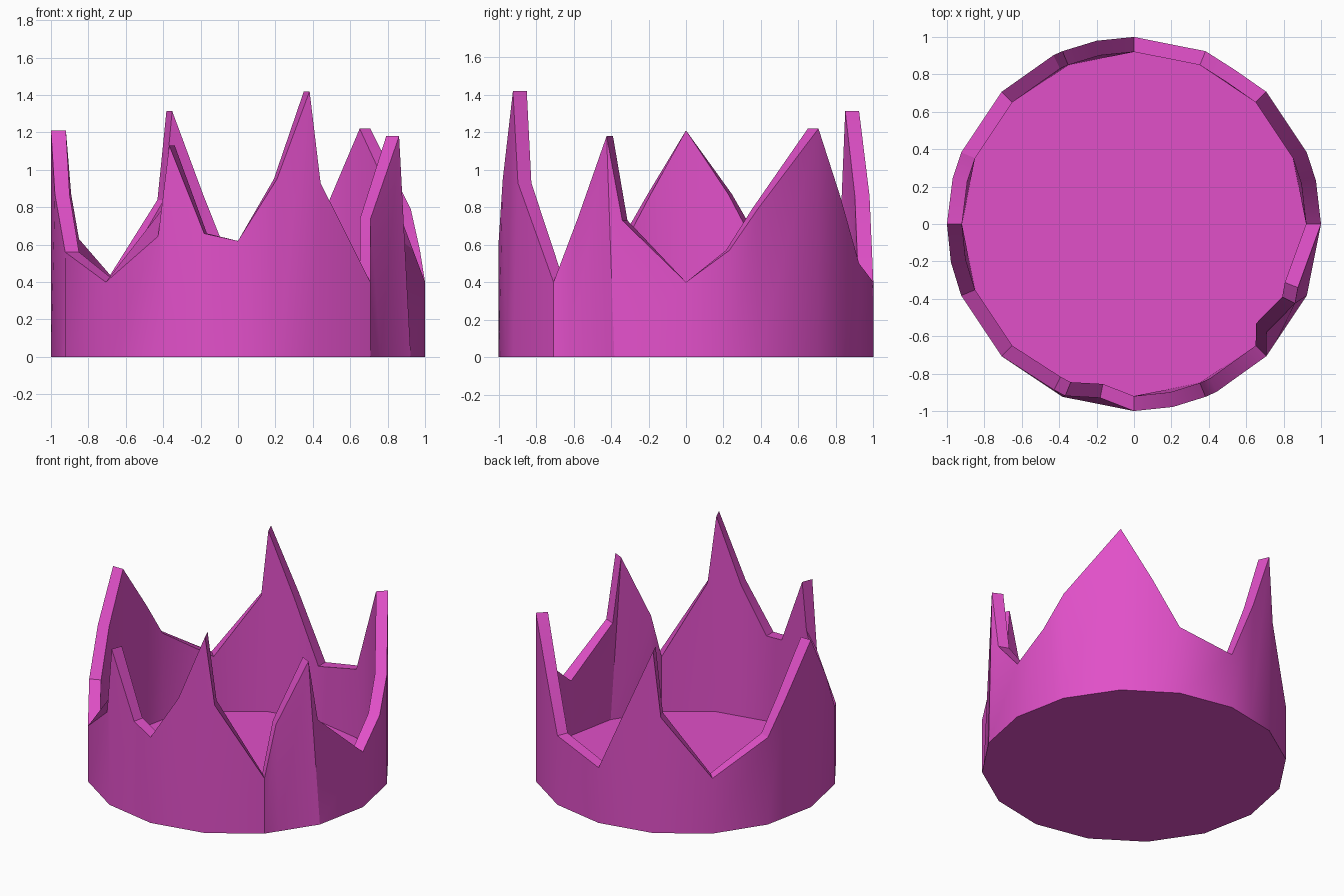
import bpy, bmesh
from math import sin, cos, radians, floor

if "Cube" in bpy.data.objects:
    bpy.data.objects.remove(bpy.data.objects["Cube"])

STEP = 22.5      # sixteen-sided band
INNER = 0.92     # inner radius as a share of the outer radius
FLOOR = 0.004

# Rim points going round: angle, radius, outer height, extra height of the inner edge
RIM = [
    (0, 1, .40, 0), (13.4, 1, .57, 0), (22.5, 1, .79, 0), (45, 1, 1.22, 0),
    (57, .985, .85, 0), (67.5, 1, .50, 0), (90, 1, .40, 0), (101.5, 1, .86, 0),
    (112.5, 1, 1.315, 0), (115.5, 1, .84, 0), (135, 1, .40, 0), (157.5, 1, .63, 0),
    (165.8, 1, .87, 0), (180, 1, 1.21, 0), (191.8, 1, .87, 0), (202.5, 1, .56, 0),
    (225, 1, .40, 0), (244.3, .985, .645, .16), (248.2, .99, 1.13, 0), (259, .947, .66, 0),
    (270, 1, .62, 0), (282, 1, .95, 0), (292.5, 1, 1.42, 0), (296.2, 1, .93, 0),
    (315, 1, .40, 0), (320.8, .915, .74, 0), (333.8, .96, 1.18, 0), (338.8, .94, .73, 0),
]


def base_point(angle):
    """Point on the regular base polygon, snapped to a nearby corner."""
    near = round(angle / STEP) * STEP
    if abs(near - angle) < 4.5:
        return cos(radians(near)), sin(radians(near))
    mid = (floor(angle / STEP) + .5) * STEP
    r = cos(radians(STEP / 2)) / cos(radians(angle - mid))
    return r * cos(radians(angle)), r * sin(radians(angle))


bm = bmesh.new()
loops = [[], [], [], []]   # outer base, outer rim, inner rim, inner base
for angle, r, z, lift in RIM:
    bx, by = base_point(angle)
    x, y = r * cos(radians(angle)), r * sin(radians(angle))
    for loop, co in zip(loops, [(bx, by, 0), (x, y, z),
                                (x * INNER, y * INNER, z + lift),
                                (bx * INNER, by * INNER, FLOOR)]):
        loop.append(bm.verts.new(co))

# Outer wall, rim strip and inner wall
n = len(RIM)
for low, high in zip(loops, loops[1:]):
    for i in range(n):
        j = (i + 1) % n
        bm.faces.new((low[i], low[j], high[j], high[i]))

# Underside and inside floor
bm.faces.new(loops[0][::-1])
bm.faces.new(loops[3])
bmesh.ops.remove_doubles(bm, verts=bm.verts, dist=1e-4)
bmesh.ops.recalc_face_normals(bm, faces=bm.faces)

mesh = bpy.data.meshes.new("crown")
bm.to_mesh(mesh)
bm.free()
crown = bpy.data.objects.new("crown", mesh)
bpy.context.collection.objects.link(crown)

mat = bpy.data.materials.new("magenta")
mat.diffuse_color = (0.75, 0.08, 0.58, 1)
mat.use_nodes = True
mat.node_tree.nodes["Principled BSDF"].inputs["Base Color"].default_value = mat.diffuse_color
mesh.materials.append(mat)

# Smooth round walls, crisp rim
bpy.context.view_layer.objects.active = crown
crown.select_set(True)
bpy.ops.object.shade_smooth_by_angle(angle=radians(30))
